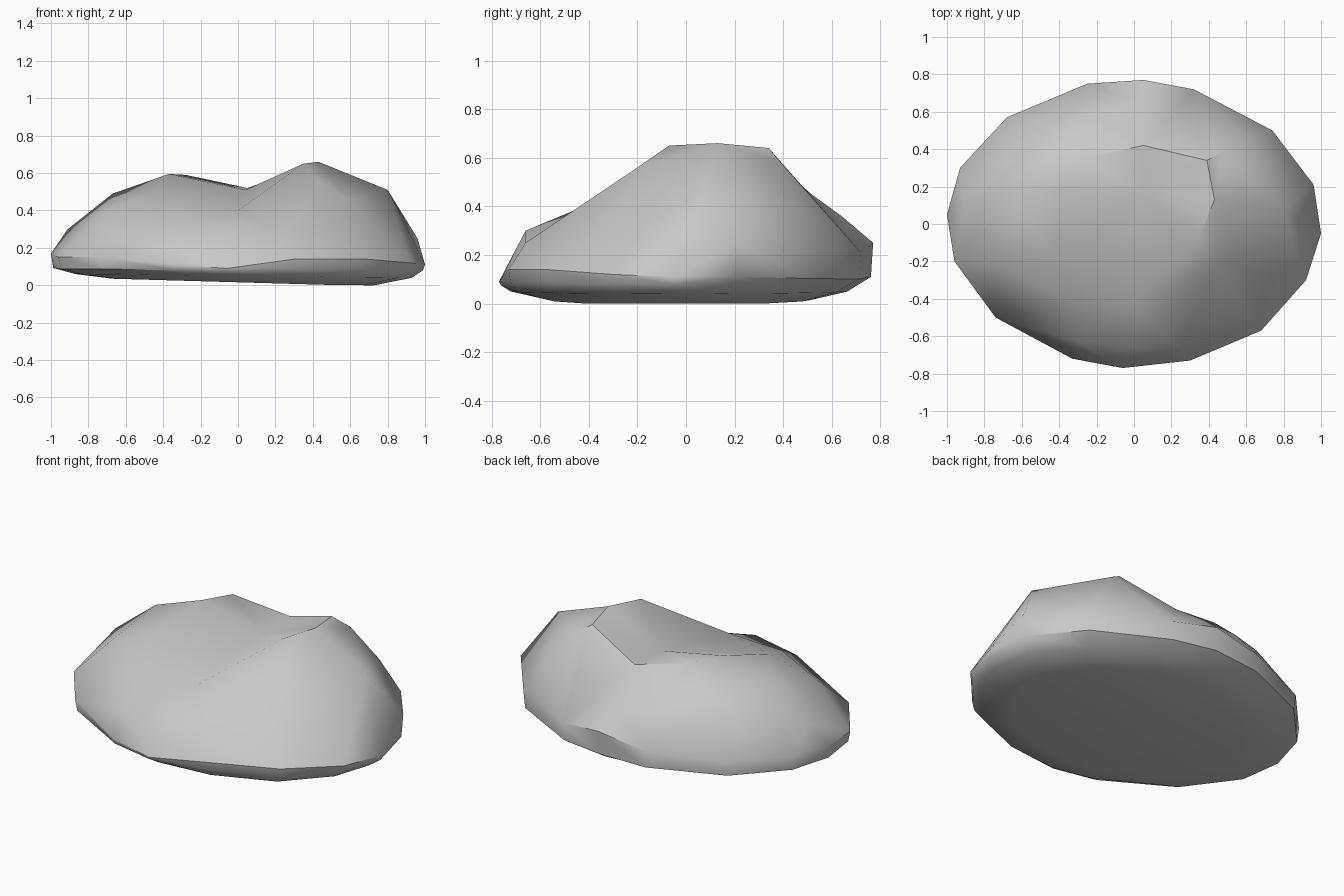
import bpy
import bmesh
from mathutils import Vector
from mathutils.geometry import delaunay_2d_cdt

default_cube = bpy.data.objects.get("Cube")
if default_cube:
    bpy.data.objects.remove(default_cube, do_unlink=True)


def make_material(name, colour):
    material = bpy.data.materials.new(name)
    material.use_nodes = True
    material.diffuse_color = colour
    material.node_tree.nodes["Principled BSDF"].inputs["Base Color"].default_value = colour
    return material


# Widest outline of the boulder, counter-clockwise from its left end
rim = [
    (1, -.05, .11), (.96, .21, .25), (.74, .5, .22), (.32, .72, .21),
    (.05, .77, .25), (-.25, .75, .2), (-.68, .57, .18), (-.93, .3, .18),
    (-1, .05, .17), (-.96, -.2, .15), (-.74, -.5, .15), (-.33, -.72, .11),
    (-.06, -.77, .09), (.3, -.73, .14), (.68, -.57, .14), (.92, -.3, .12),
]

# Landmarks of the upper surface, grouped by feature
low_hump = [(-.67, .17, .49), (-.37, .18, .595), (-.28, .35, .59), (-.45, -.15, .5),
            (-.5, .45, .45), (-.91, .13, .3), (-.72, -.22, .39), (-.35, -.42, .39)]
high_hump = [(.35, -.07, .65), (.43, .13, .66), (.39, .34, .64), (.48, .39, .58),
             (.8, .08, .51), (.6, -.25, .45), (.44, -.2, .56), (.62, .46, .4)]
saddle = [(.04, .17, .51), (.05, .42, .52), (0, -.42, .4), (.05, .64, .36), (-.22, .6, .38)]
front_ledge = [(-.3, -.63, .27), (0, -.66, .3), (.25, -.66, .25)]


def build_boulder(name, material):
    points = [Vector(p) for p in rim + low_hump + high_hump + saddle + front_ledge]
    count = len(rim)
    rim_edges = [(i, (i + 1) % count) for i in range(count)]

    # Triangulate the landmarks inside the outline to make the faceted top
    flat = [p.to_2d() for p in points]
    result = delaunay_2d_cdt(flat, rim_edges, [], 1, 1e-5)
    triangles, sources = result[2], result[3]

    bm = bmesh.new()
    verts = [bm.verts.new(p) for p in points]
    for triangle in triangles:
        bm.faces.new([verts[sources[i][0]] for i in triangle])

    # Upright side, then a broad shallow underside set slightly off centre
    def lower_ring(scale, shift, height):
        return [bm.verts.new((p.x * scale + shift, p.y * scale - shift, height(p)))
                for p in points[:count]]

    rings = [
        verts[:count],
        lower_ring(.988, 0, lambda p: .055 + .22 * p.z),
        lower_ring(.9, .03, lambda p: .05 - .01 * p.x),
        lower_ring(.7, .03, lambda p: max(0, .015 - .02 * p.x)),
    ]
    for upper, lower in zip(rings, rings[1:]):
        for i, j in rim_edges:
            bm.faces.new((upper[i], lower[i], lower[j], upper[j]))
    bm.faces.new(list(reversed(rings[-1])))
    bmesh.ops.recalc_face_normals(bm, faces=bm.faces[:])

    mesh = bpy.data.meshes.new(name)
    bm.to_mesh(mesh)
    bm.free()
    mesh.materials.append(material)
    boulder = bpy.data.objects.new(name, mesh)
    bpy.context.collection.objects.link(boulder)
    return boulder


boulder = build_boulder("boulder", make_material("stone_grey", (.58, .58, .58, 1)))

# Smooth the gentle slopes and keep the sharp ridges crisp
bpy.ops.object.select_all(action="DESELECT")
boulder.select_set(True)
bpy.context.view_layer.objects.active = boulder
bpy.ops.object.shade_smooth_by_angle(angle=.75)
